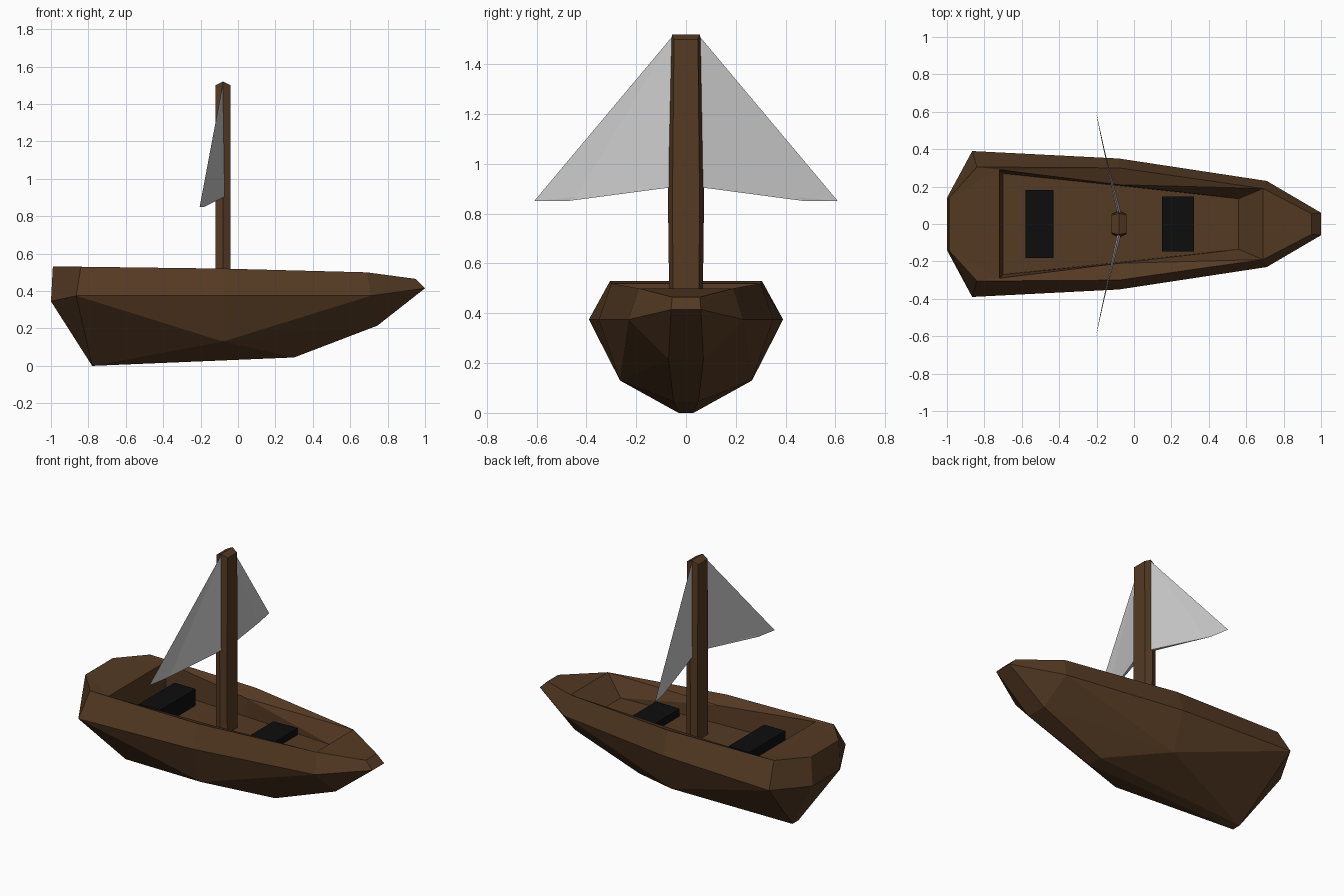
import bpy, bmesh

if "Cube" in bpy.data.objects:
    bpy.data.objects.remove(bpy.data.objects["Cube"])

def material(name, rgb):
    m = bpy.data.materials.new(name)
    m.diffuse_color = (*rgb, 1)
    m.use_nodes = True
    m.node_tree.nodes["Principled BSDF"].inputs["Base Color"].default_value = m.diffuse_color
    return m

WOOD = material("wood", (0.09, 0.042, 0.017))
BLACK = material("black", (0.004, 0.004, 0.004))

def build(name, verts, faces, mat=None):
    bm = bmesh.new()
    vs = [bm.verts.new(v) for v in verts]
    for f in faces:
        bm.faces.new([vs[i] for i in f])
    bmesh.ops.recalc_face_normals(bm, faces=bm.faces)
    me = bpy.data.meshes.new(name)
    bm.to_mesh(me)
    bm.free()
    if mat:
        me.materials.append(mat)
    ob = bpy.data.objects.new(name, me)
    bpy.context.collection.objects.link(ob)
    return ob

def build_mirrored(name, points, side, bridges, mat):
    """side: faces on the +y half; bridges: edges joined to their mirror image."""
    keys = list(points)
    n = len(keys)
    verts = [points[k] for k in keys]
    verts += [(x, -y, z) for x, y, z in verts]
    faces = []
    for f in side:
        idx = [keys.index(k) for k in f.split()]
        faces += [idx, [i + n for i in reversed(idx)]]
    for b in bridges:
        i, j = [keys.index(k) for k in b.split()]
        faces.append([i, j, j + n, i + n])
    return build(name, verts, faces, mat)

# Hull: widest line g, upper rim r, keel k, chine m, cockpit edge e/d/c, floor fe/fd
hull = {
    "g0": (-1, .14, .345), "g1": (-.865, .39, .375), "g2": (-.08, .35, .375),
    "g3": (.71, .23, .375), "g4": (1, .06, .415),
    "r0": (-.99, .14, .53), "r1": (-.84, .305, .53), "r2": (-.08, .30, .52),
    "r3": (.69, .19, .50), "r4": (.95, .055, .465),
    "k0": (-.78, .03, 0), "k1": (.30, .05, .045), "k2": (.745, .07, .215),
    "m": (-.08, .265, .13),
    "e": (-.72, .29, .52), "d": (-.08, .21, .485), "c": (.56, .135, .39),
    "fe": (-.70, .27, .35), "fd": (-.08, .205, .37),
}
side = [f"g{i} g{i+1} r{i+1} r{i}" for i in range(4)]
side += ["g0 k0 g1", "g1 k0 m", "g1 m g2", "g2 m g3", "g3 m k2", "g3 k2 g4",
         "m k1 k2", "m k0 k1",
         "r0 r1 e", "r1 r2 e", "r2 d e", "r2 r3 d", "r3 c d",
         "e d fd fe", "d c fd"]
bridges = ["g0 r0", "g4 r4", "g0 k0", "k0 k1", "k1 k2", "k2 g4",
           "r0 e", "r4 r3", "r3 c", "e fe", "fe fd", "fd c"]
build_mirrored("hull", hull, side, bridges, WOOD)

# Mast: six-sided, slightly tapered, with a ridged top
verts = []
for mid, flat, z, ridge in ((.066, .052, .34, 0), (.073, .054, .9, 0), (.057, .048, 1.5, .02)):
    verts += [(-.04, -flat, z), (-.04, flat, z), (-.08, mid, z + ridge),
              (-.12, flat, z), (-.12, -flat, z), (-.08, -mid, z + ridge)]
faces = [[r + i, r + (i + 1) % 6, r + 6 + (i + 1) % 6, r + 6 + i]
         for r in (0, 6) for i in range(6)]
faces += [[5, 4, 3, 2, 1, 0], [12, 13, 14, 17], [14, 15, 16, 17]]
build("mast", verts, faces, WOOD)

# Sails: thin swept-back wedges either side of the mast
for label, s in (("left", 1), ("right", -1)):
    pts = [(-.08, .052, 1.515), (-.205, .61, .85), (-.18, .48, .85),
           (-.07, .065, .905), (-.092, .065, .905)]
    build(label + "_sail", [(x, s * y, z) for x, y, z in pts],
          [(0, 1, 2), (0, 2, 3), (0, 4, 1), (1, 4, 2), (2, 4, 3), (0, 3, 4)])

# Seats: black blocks on the cockpit floor
for name, x0, x1, hw, top in (("rear_seat", -.58, -.43, .182, .465),
                              ("front_seat", .15, .32, .148, .425)):
    bpy.ops.mesh.primitive_cube_add(size=1, location=((x0 + x1) / 2, 0, (top + .33) / 2))
    ob = bpy.context.object
    ob.name = name
    ob.scale = (x1 - x0, 2 * hw, top - .33)
    ob.data.materials.append(BLACK)
